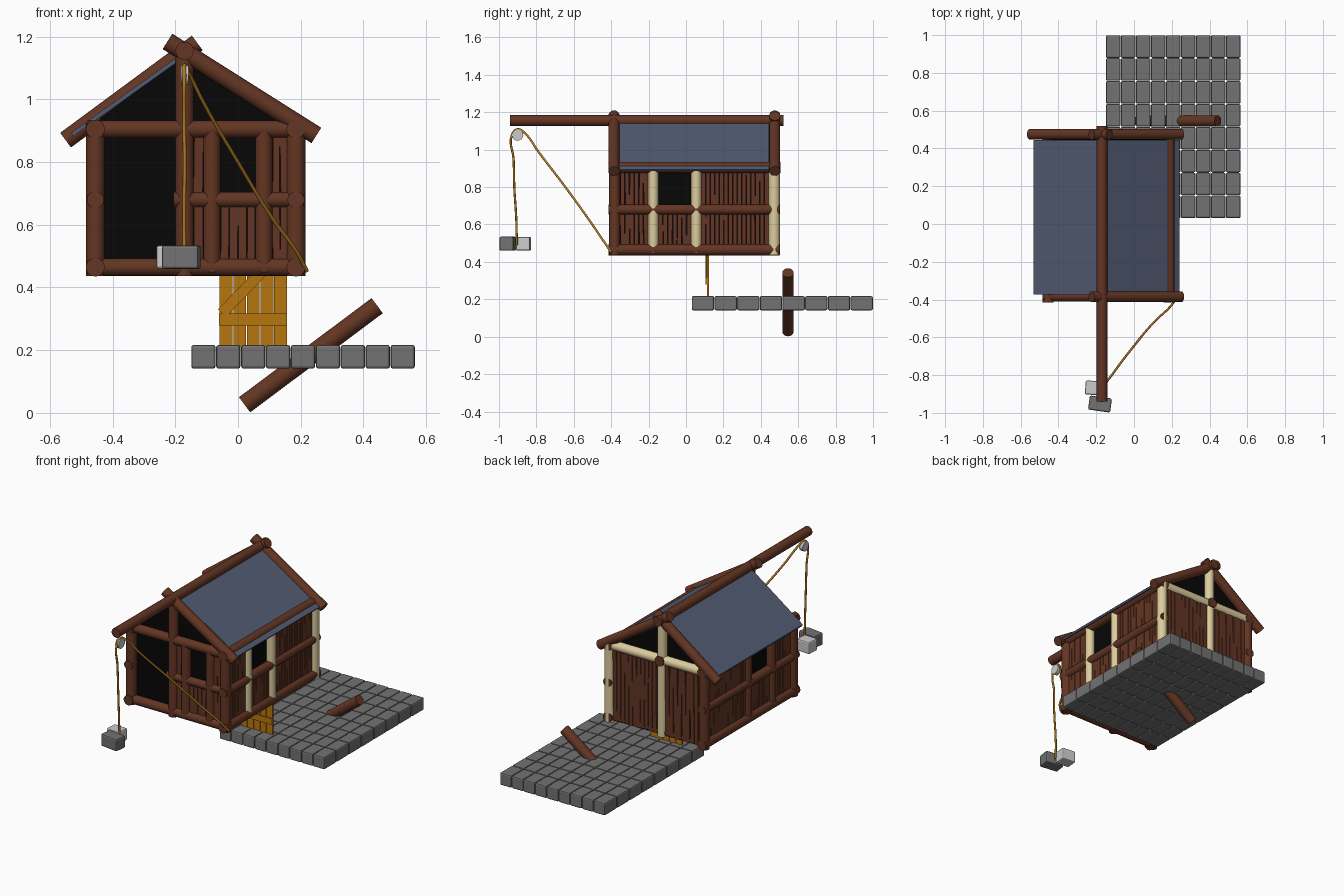
import bpy, bmesh, math, random
from mathutils import Vector, Matrix

if "Cube" in bpy.data.objects:
    bpy.data.objects.remove(bpy.data.objects["Cube"])

random.seed(4)

def material(name, rgb):
    m = bpy.data.materials.new(name)
    m.diffuse_color = (*rgb, 1)
    m.use_nodes = True
    m.node_tree.nodes["Principled BSDF"].inputs["Base Color"].default_value = m.diffuse_color
    return m

BROWN = material("brown bark", (0.125, 0.036, 0.017))
CREAM = material("pale wood", (0.72, 0.61, 0.34))
BLUE = material("slate blue", (0.085, 0.105, 0.17))
BLACK = material("dark interior", (0.002, 0.002, 0.002))
GREY = material("grey stone", (0.17, 0.17, 0.17))
LIGHT = material("light stone", (0.60, 0.60, 0.60))
ORANGE = material("ochre wood", (0.47, 0.18, 0.004))
ROPE = material("rope", (0.45, 0.20, 0.015))

def finish(name, bm, mat, smooth=False):
    me = bpy.data.meshes.new(name)
    bm.normal_update()
    bm.to_mesh(me)
    bm.free()
    ob = bpy.data.objects.new(name, me)
    bpy.context.collection.objects.link(ob)
    me.materials.append(mat)
    if smooth:
        bpy.ops.object.select_all(action='DESELECT')
        ob.select_set(True)
        bpy.context.view_layer.objects.active = ob
        bpy.ops.object.shade_smooth_by_angle(angle=math.radians(40))
    return ob

def log(name, a, b, r=0.03, mat=BROWN, sides=18):
    a, b = Vector(a), Vector(b)
    bm = bmesh.new()
    rot = (b - a).to_track_quat('Z', 'Y').to_matrix().to_4x4()
    bmesh.ops.create_cone(bm, cap_ends=True, segments=sides, radius1=r, radius2=r,
                          depth=(b - a).length,
                          matrix=Matrix.Translation((a + b) / 2) @ rot)
    return finish(name, bm, mat, True)

def add_box(bm, c, size, rot=Matrix.Identity(4)):
    bmesh.ops.create_cube(bm, size=1, matrix=Matrix.Translation(c) @ rot
                          @ Matrix.Diagonal((*size, 1)))

def prism(name, profile, y0, y1, mat):
    bm = bmesh.new()
    f = bm.faces.new([bm.verts.new((x, y0, z)) for x, z in profile])
    ext = bmesh.ops.extrude_face_region(bm, geom=[f])
    bmesh.ops.translate(bm, vec=(0, y1 - y0, 0),
                        verts=[v for v in ext['geom'] if isinstance(v, bmesh.types.BMVert)])
    bmesh.ops.recalc_face_normals(bm, faces=bm.faces)
    return finish(name, bm, mat)

def stone(name, c, size, mat, turn=0.0):
    bm = bmesh.new()
    add_box(bm, c, size, Matrix.Rotation(turn, 4, 'Z'))
    bmesh.ops.bevel(bm, geom=bm.edges[:], offset=0.008, segments=2,
                    affect='EDGES', profile=0.5)
    return finish(name, bm, mat)

def planks(name, axis, fixed, lo, hi, z0, z1, width=0.024):
    """Row of slightly crooked boards along x or y."""
    bm = bmesh.new()
    n = max(1, round((hi - lo) / width))
    step = (hi - lo) / n
    for i in range(n):
        u = lo + (i + 0.5) * step
        tilt = random.uniform(-0.015, 0.015)
        h = z1 - z0 + random.uniform(-0.012, 0.0)
        w = step * random.uniform(0.84, 0.95)
        z = (z0 + z1) / 2
        if axis == 'x':
            add_box(bm, (u, fixed, z), (w, 0.016, h), Matrix.Rotation(tilt, 4, 'Y'))
        else:
            add_box(bm, (fixed, u, z), (0.016, w, h), Matrix.Rotation(tilt, 4, 'X'))
    return finish(name, bm, BROWN)

XL, XR, XM = -0.455, 0.185, -0.17      # left wall, right wall, ridge
YF, YB = -0.382, 0.472                 # front wall, back wall
ZB, ZM, ZT = 0.465, 0.68, 0.905        # bottom, middle, top logs

# Dark interior
prism("dark_interior", [(-0.44, 0.455), (0.17, 0.455), (0.17, 0.925), (XM, 1.14), (-0.44, 0.94)],
      -0.362, 0.452, BLACK)

# Corner posts
for nm, x, y, m in (("front_left", XL, YF, BROWN), ("front_right", XR, YF, BROWN),
                    ("back_left", XL, YB, BROWN), ("back_right", XR, YB, CREAM)):
    log(nm + "_corner_post", (x, y, 0.437), (x, y, 0.925), 0.03, m)

# Side walls: long logs, inner posts and boards
for side, x, m in (("left", XL, BROWN), ("right", XR, CREAM)):
    for lv, z in (("bottom", ZB), ("middle", ZM), ("top", ZT)):
        r = 0.03 if lv != "middle" else 0.027
        log(f"{side}_{lv}_log", (x, -0.415, z), (x, 0.50, z), r)
    for k, y in enumerate((-0.175, 0.055)):
        log(f"{side}_wall_post_{k}", (x, y, 0.45), (x, y, 0.9), 0.027, m)
    for k, (a, b) in enumerate(((-0.352, -0.202), (-0.148, 0.028), (0.082, 0.442))):
        planks(f"{side}_lower_planks_{k}", 'y', x, a, b, 0.478, 0.67)
        if k != 1:                     # window left open
            planks(f"{side}_upper_planks_{k}", 'y', x, a, b, 0.695, 0.89)

# Front wall
log("front_bottom_log", (-0.48, YF, ZB), (0.21, YF, ZB), 0.028)
log("front_top_log", (-0.48, YF, ZT), (0.21, YF, ZT), 0.028)
log("front_middle_log", (-0.205, YF, ZM), (0.21, YF, ZM), 0.025)
log("front_centre_post", (XM, YF, 0.437), (XM, YF, 1.15), 0.029)
for k, x in enumerate((-0.083, 0.083)):
    log(f"front_window_post_{k}", (x, YF, 0.45), (x, YF, 0.9), 0.027)
for k, (a, b) in enumerate(((-0.142, -0.11), (-0.056, 0.056), (0.11, 0.158))):
    planks(f"front_lower_planks_{k}", 'x', YF, a, b, 0.478, 0.67, 0.032)
    if k != 1:
        planks(f"front_upper_planks_{k}", 'x', YF, a, b, 0.695, 0.89, 0.032)

# Back wall
log("back_top_log", (-0.44, YB, ZT), (0.2, YB, ZT), 0.028, CREAM)
log("back_bottom_log", (-0.45, 0.462, ZB), (0.18, 0.462, ZB), 0.024)
log("back_centre_post", (XM, YB, 0.44), (XM, YB, 1.14), 0.028, CREAM)
log("back_tie_log", (XM, 0.40, ZT), (XM, 0.505, ZT), 0.03)
planks("back_left_planks", 'x', YB + 0.008, -0.424, -0.2, 0.45, 0.885, 0.028)
planks("back_right_planks", 'x', YB + 0.008, -0.14, 0.155, 0.45, 0.885, 0.028)

# Roof frame: ridge beam and rafters
log("ridge_beam", (XM, -0.94, 1.155), (XM, 0.52, 1.155), 0.029)
log("back_left_rafter", (-0.55, 0.475, 0.87), (-0.13, 0.475, 1.18), 0.029)
log("back_right_rafter", (0.25, 0.475, 0.885), (-0.225, 0.475, 1.185), 0.029)
log("front_right_rafter", (0.25, -0.385, 0.885), (-0.225, -0.385, 1.185), 0.029)

# Roof sheets
prism("left_roof", [(XM, 1.152), (-0.532, 0.894), (-0.526, 0.882), (XM, 1.136)], -0.372, 0.445, BLUE)
prism("right_roof", [(XM, 1.156), (0.24, 0.895), (0.234, 0.885), (XM, 1.14)], -0.372, 0.445, BLUE)

# Stone platform, nine by eight blocks
SX, SY = 0.715 / 9, 0.97 / 8
for i in range(9):
    for j in range(8):
        stone(f"platform_stone_{i}_{j}",
              (-0.15 + (i + 0.5) * SX, 0.03 + (j + 0.5) * SY, 0.179),
              (SX - 0.002, SY - 0.002, 0.076), GREY)

# Loose log through the platform
log("leaning_log", (0.021, 0.545, 0.026), (0.444, 0.545, 0.342), 0.03)

# Plank door below the cabin
bm = bmesh.new()
for i in range(5):
    add_box(bm, (-0.06 + 0.0435 * (i + 0.5), 0.118, 0.41), (0.0405, 0.01, 0.4))
for z in (0.298, 0.545):
    add_box(bm, (0.048, 0.109, z), (0.216, 0.009, 0.037))
add_box(bm, (0.048, 0.109, 0.421), (0.285, 0.008, 0.035), Matrix.Rotation(-math.radians(46), 4, 'Y'))
finish("plank_door", bm, ORANGE)

# Pulley under the ridge beam
log("pulley_wheel", (-0.182, -0.9, 1.078), (-0.158, -0.9, 1.078), 0.03, LIGHT, 24)

# Hoist rope
cu = bpy.data.curves.new("hoist_rope", 'CURVE')
cu.dimensions = '3D'
cu.bevel_depth = 0.006
cu.bevel_resolution = 2
cu.resolution_u = 6
cu.use_fill_caps = True
path = [(-0.17, -0.905, 0.49), (-0.172, -0.907, 0.62), (-0.17, -0.918, 0.8), (-0.172, -0.922, 0.95),
        (-0.171, -0.932, 1.075), (-0.17, -0.9, 1.109), (-0.158, -0.862, 1.088), (-0.11, -0.79, 0.99),
        (0.0, -0.645, 0.80), (0.11, -0.515, 0.62), (0.19, -0.44, 0.51), (0.22, -0.40, 0.452)]
sp = cu.splines.new('BEZIER')
sp.bezier_points.add(len(path) - 1)
for p, co in zip(sp.bezier_points, path):
    p.co = co
    p.handle_left_type = p.handle_right_type = 'AUTO'
cu.materials.append(ROPE)
rope = bpy.data.objects.new("hoist_rope", cu)
bpy.context.collection.objects.link(rope)
bpy.ops.object.select_all(action='DESELECT')
rope.select_set(True)
bpy.context.view_layer.objects.active = rope
bpy.ops.object.convert(target='MESH')

# Hanging stones
stone("hanging_stone_dark", (-0.18, -0.953, 0.497), (0.118, 0.075, 0.075), GREY, -0.14)
stone("hanging_stone_light", (-0.213, -0.868, 0.497), (0.09, 0.074, 0.074), LIGHT, -0.08)
